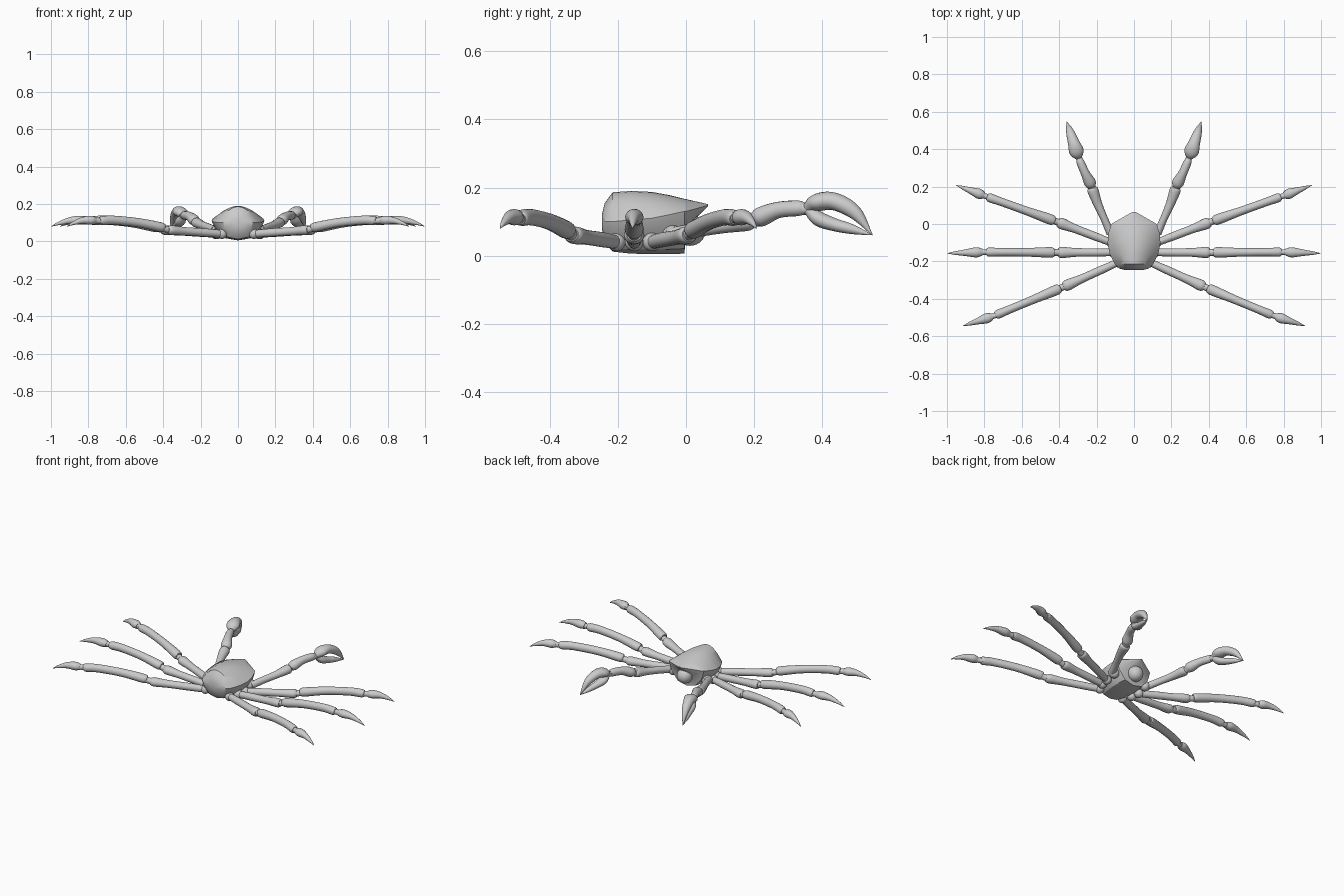
import bpy, bmesh, math
from mathutils import Vector

if "Cube" in bpy.data.objects:
    bpy.data.objects.remove(bpy.data.objects["Cube"], do_unlink=True)

shell_grey = bpy.data.materials.new("shell_grey")
shell_grey.use_nodes = True
GREY = (0.6, 0.6, 0.6, 1)
shell_grey.diffuse_color = GREY
shell_grey.node_tree.nodes["Principled BSDF"].inputs["Base Color"].default_value = GREY


def finish(name, bm, angle=40):
    bmesh.ops.recalc_face_normals(bm, faces=bm.faces)
    mesh = bpy.data.meshes.new(name)
    bm.to_mesh(mesh)
    bm.free()
    obj = bpy.data.objects.new(name, mesh)
    bpy.context.collection.objects.link(obj)
    mesh.materials.append(shell_grey)
    bpy.ops.object.select_all(action='DESELECT')
    obj.select_set(True)
    bpy.context.view_layer.objects.active = obj
    bpy.ops.object.shade_smooth_by_angle(angle=math.radians(angle))
    return obj


def loft(name, rings, angle=40):
    """Skin closed rings of points and cap both ends."""
    bm = bmesh.new()
    loops = [[bm.verts.new(p) for p in ring] for ring in rings]
    n = len(loops[0])
    for a, b in zip(loops, loops[1:]):
        for i in range(n):
            j = (i + 1) % n
            bm.faces.new((a[i], a[j], b[j], b[i]))
    bm.faces.new(loops[0])
    bm.faces.new(loops[-1])
    return finish(name, bm, angle)


def spline(values, t):
    """Catmull-Rom interpolation through a list of vectors."""
    i = min(int(t), len(values) - 2)
    f = t - i
    b, c = values[i], values[i + 1]
    a = values[i - 1] if i else b * 2 - c
    d = values[i + 2] if i + 2 < len(values) else c * 2 - b
    return 0.5 * (2 * b + (c - a) * f + (2 * a - 5 * b + 4 * c - d) * f * f
                  + (3 * b - a - 3 * c + d) * f ** 3)


def limb(name, points, sizes, sides=16, steps=5):
    """Tube along points; sizes are (sideways, vertical) radii."""
    pts = [Vector(p) for p in points]
    radii = [Vector(s) for s in sizes]
    count = (len(pts) - 1) * steps
    rings = []
    for k in range(count + 1):
        t = k / steps
        centre, r = spline(pts, t), spline(radii, t)
        ahead = spline(pts, min(t + 0.05, len(pts) - 1)) - spline(pts, max(t - 0.05, 0))
        across = ahead.cross(Vector((0, 0, 1))).normalized()
        upward = across.cross(ahead).normalized()
        rx, rz = max(r.x, 0.001), max(r.y, 0.001)
        rings.append([centre + across * rx * math.cos(q) + upward * rz * math.sin(q)
                      for q in (math.tau * i / sides for i in range(sides))])
    return loft(name, rings)


def ball(name, centre, radius):
    bm = bmesh.new()
    bmesh.ops.create_uvsphere(bm, u_segments=24, v_segments=14, radius=radius)
    bmesh.ops.translate(bm, verts=bm.verts, vec=centre)
    return finish(name, bm)


# Body shell: stations of (y, half width, rim height, top, bottom)
stations = [(-0.247, 0.045, 0.10, 0.12, 0.08), (-0.238, 0.08, 0.10, 0.155, 0.04),
            (-0.215, 0.103, 0.10, 0.186, 0.012), (-0.16, 0.13, 0.105, 0.19, 0.006),
            (-0.1, 0.141, 0.11, 0.187, 0.005), (-0.05, 0.137, 0.12, 0.178, 0.005),
            (-0.005, 0.123, 0.13, 0.167, 0.006), (0.004, 0.115, 0.131, 0.165, 0.085),
            (0.065, 0.008, 0.148, 0.151, 0.145)]
rings = []
for y, w, rim, top, bottom in stations:
    upper = [(w * u / 6, y, rim + (top - rim) * (1 - (u / 6) ** 2)) for u in range(-6, 7)]
    lower = [(w * u, y, bottom + (rim - bottom) * f)
             for u, f in ((0.86, 0.55), (0.5, 0.12), (0, 0), (-0.5, 0.12), (-0.86, 0.55))]
    rings.append(upper + lower)
loft("body_shell", rings, 30)
ball("face_ball", (0, 0.012, 0.075), 0.046)


def walking_leg(name, root, knee, ankle, tip):
    root, knee, ankle, tip = (Vector(p) for p in (root, knee, ankle, tip))

    def at(a, b, f, z):
        p = a.lerp(b, f)
        return (p.x, p.y, z)

    ball(name + "_hip", at(root, knee, 0, 0.04), 0.027)
    limb(name + "_upper", [at(root, knee, f, z) for f, z in
                           ((0, 0.04), (0.3, 0.047), (0.65, 0.054), (0.9, 0.06), (0.97, 0.062))],
         [(0.019, 0.02), (0.022, 0.022), (0.023, 0.022), (0.03, 0.026), (0.022, 0.02)])
    limb(name + "_knee", [at(root, knee, 0.93, 0.06), at(knee, ankle, 0.08, 0.073)],
         [(0.018, 0.018)] * 2)
    limb(name + "_lower", [at(knee, ankle, f, z) for f, z in
                           ((0.03, 0.071), (0.09, 0.077), (0.4, 0.1), (0.75, 0.113), (0.93, 0.111), (0.97, 0.109))],
         [(0.021, 0.021), (0.028, 0.026), (0.023, 0.024), (0.022, 0.024), (0.024, 0.024), (0.018, 0.018)])
    limb(name + "_ankle", [at(knee, ankle, 0.94, 0.11), at(ankle, tip, 0.12, 0.111)],
         [(0.015, 0.016)] * 2)
    limb(name + "_toe", [at(ankle, tip, f, z) for f, z in
                         ((0.05, 0.11), (0.22, 0.113), (0.5, 0.111), (0.8, 0.096), (1, 0.08))],
         [(0.018, 0.018), (0.027, 0.024), (0.018, 0.018), (0.009, 0.009), (0.001, 0.001)])


def claw_arm(name, s):
    ball(name + "_shoulder", (s * 0.115, -0.04, 0.06), 0.03)
    limb(name + "_upper", [(s * x, y, z) for x, y, z in
                           ((0.125, -0.05, 0.06), (0.16, 0.03, 0.075), (0.195, 0.11, 0.088),
                            (0.22, 0.18, 0.1), (0.225, 0.195, 0.103))],
         [(0.022, 0.022), (0.02, 0.021), (0.024, 0.022), (0.03, 0.027), (0.02, 0.02)])
    limb(name + "_elbow", [(s * 0.22, 0.18, 0.1), (s * 0.235, 0.225, 0.11)], [(0.02, 0.02)] * 2)
    limb(name + "_forearm", [(s * x, y, z) for x, y, z in
                             ((0.228, 0.2, 0.104), (0.236, 0.222, 0.115), (0.26, 0.27, 0.134),
                              (0.284, 0.325, 0.139), (0.29, 0.345, 0.138))],
         [(0.023, 0.021), (0.032, 0.029), (0.024, 0.024), (0.022, 0.023), (0.017, 0.019)])
    limb(name + "_wrist", [(s * 0.288, 0.335, 0.138), (s * 0.3, 0.375, 0.138)], [(0.017, 0.018)] * 2)

    # Pincer fingers curve out along the arm and meet at the tip
    def finger(part, profile, sizes):
        limb(name + part, [(s * (0.298 + (y - 0.36) * 0.33), y, z) for y, z in profile], sizes)

    finger("_top_finger", ((0.355, 0.138), (0.385, 0.156), (0.435, 0.159), (0.495, 0.127), (0.547, 0.06)),
           [(0.018, 0.016), (0.039, 0.026), (0.031, 0.026), (0.021, 0.021), (0.001, 0.001)])
    finger("_lower_finger", ((0.36, 0.135), (0.39, 0.108), (0.435, 0.091), (0.49, 0.077), (0.545, 0.061)),
           [(0.018, 0.016), (0.029, 0.022), (0.022, 0.019), (0.015, 0.014), (0.001, 0.001)])


# Mirrored limbs
legs = {"fore": ((0.12, -0.1), (0.415, 0.013), (0.795, 0.149), (0.95, 0.207)),
        "middle": ((0.11, -0.152), (0.415, -0.152), (0.8, -0.15), (0.998, -0.157)),
        "hind": ((0.085, -0.205), (0.385, -0.34), (0.75, -0.492), (0.915, -0.545))}
for side, s in (("left", 1), ("right", -1)):
    for place, path in legs.items():
        walking_leg(f"{side}_{place}_leg", *[(s * x, y) for x, y in path])
    claw_arm(f"{side}_claw", s)
